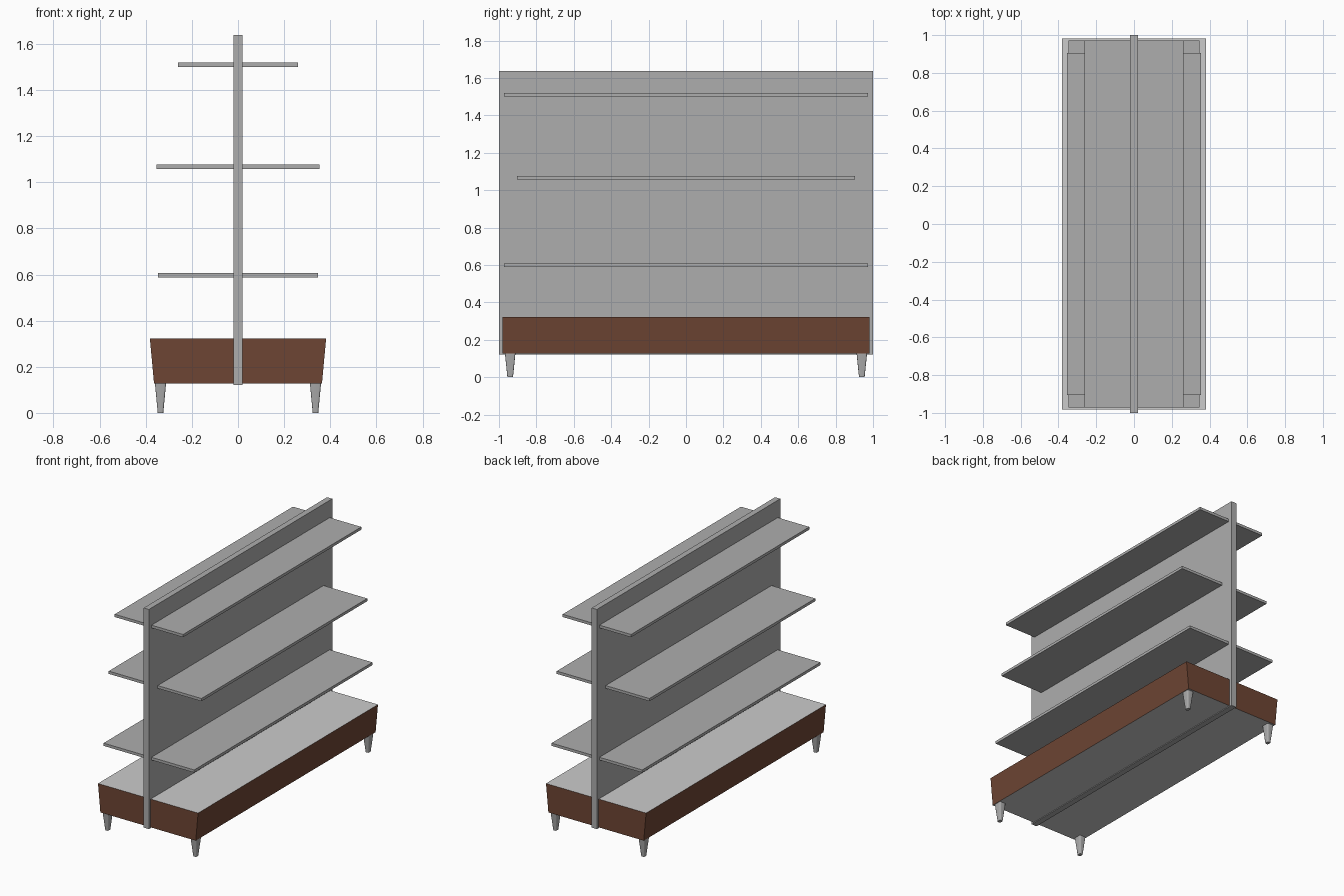
import bpy, bmesh

if "Cube" in bpy.data.objects:
    bpy.data.objects.remove(bpy.data.objects["Cube"])


def material(name, rgb):
    m = bpy.data.materials.new(name)
    m.diffuse_color = (*rgb, 1)
    m.use_nodes = True
    m.node_tree.nodes["Principled BSDF"].inputs["Base Color"].default_value = m.diffuse_color
    return m


GREY = material("mid_grey", (0.42, 0.42, 0.42))
BROWN = material("brown_wood", (0.155, 0.06, 0.034))
LIGHT = material("light_grey", (0.8, 0.8, 0.8))


def box(name, top, bottom, z0, z1, mat, at=(0, 0), round_edges=0):
    """Box from half sizes of its top and bottom; upright edges may be rounded."""
    bm = bmesh.new()
    bmesh.ops.create_cube(bm, size=2)
    upright = [e for e in bm.edges if e.verts[0].co.z * e.verts[1].co.z < 0]
    for v in bm.verts:
        hx, hy = top if v.co.z > 0 else bottom
        v.co = (v.co.x * hx, v.co.y * hy, z1 if v.co.z > 0 else z0)
    if round_edges:
        bmesh.ops.bevel(bm, geom=upright, offset=round_edges, segments=4,
                        profile=0.5, affect='EDGES')
        for f in bm.faces:
            f.normal_update()
            f.smooth = abs(f.normal.z) < 0.9
        for e in bm.edges:
            e.smooth = all(f.smooth for f in e.link_faces)
    bmesh.ops.recalc_face_normals(bm, faces=bm.faces)
    me = bpy.data.meshes.new(name)
    bm.to_mesh(me)
    bm.free()
    me.materials.append(mat)
    ob = bpy.data.objects.new(name, me)
    ob.location = (*at, 0)
    bpy.context.collection.objects.link(ob)
    return ob


# Central upright board
box("centre_panel", (0.02, 1.0), (0.02, 1.0), 0.122, 1.638, GREY)

# Shelves passing through the board on both sides
for name, hx, hy, z in (("lower_shelf", 0.346, 0.972, 0.588),
                        ("middle_shelf", 0.354, 0.904, 1.057),
                        ("top_shelf", 0.261, 0.972, 1.5)):
    box(name, (hx, hy), (hx, hy), z, z + 0.019, GREY)

# Flared base: brown sides, light top and underside
base = box("base_plinth", (0.382, 0.981), (0.364, 0.981), 0.127, 0.322, BROWN)
base.data.materials.append(LIGHT)
for p in base.data.polygons:
    p.material_index = 1 if abs(p.normal.z) > 0.9 else 0

# Tapered legs with rounded corners
for sx, side in ((-1, "left"), (1, "right")):
    for sy, end in ((-1, "front"), (1, "back")):
        box(f"{end}_{side}_leg", (0.024, 0.028), (0.012, 0.015), 0, 0.127,
            GREY, (sx * 0.336, sy * 0.94), 0.007)
